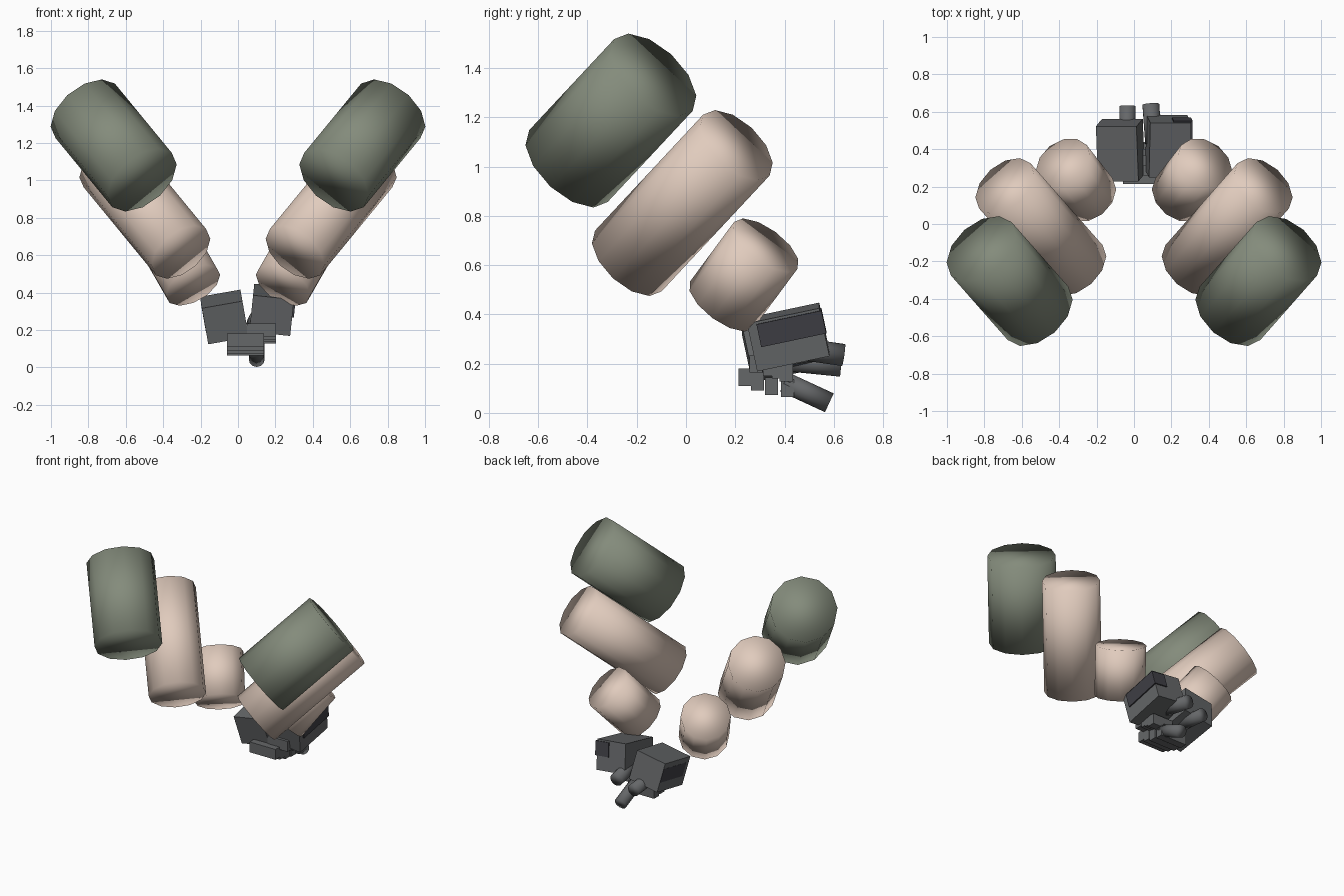
import bpy
from math import radians
from mathutils import Vector, Euler

if "Cube" in bpy.data.objects:
    bpy.data.objects.remove(bpy.data.objects["Cube"])


def material(name, rgb):
    m = bpy.data.materials.new(name)
    m.diffuse_color = (*rgb, 1)
    m.use_nodes = True
    m.node_tree.nodes["Principled BSDF"].inputs["Base Color"].default_value = m.diffuse_color
    return m


SLEEVE = material("sleeve_green", (0.23, 0.26, 0.20))
SKIN = material("skin", (0.75, 0.60, 0.51))
GLOVE = material("glove_grey", (0.13, 0.135, 0.14))
DARK = material("pad_dark", (0.05, 0.05, 0.06))


def finish(name, mat, smooth):
    ob = bpy.context.object
    ob.name = name
    ob.data.materials.append(mat)
    if smooth:
        bpy.ops.object.shade_smooth()
    return ob


def tube(name, centre, axis, length, radius, mat, sides=12):
    rot = Vector(axis).to_track_quat('Z', 'Y').to_euler()
    bpy.ops.mesh.primitive_cylinder_add(vertices=sides, radius=radius, depth=length,
                                        location=centre, rotation=rot)
    return finish(name, mat, True)


def tube_between(name, a, b, radius, mat):
    a, b = Vector(a), Vector(b)
    return tube(name, (a + b) / 2, b - a, (b - a).length, radius, mat)


def box(name, centre, size, mat, rot=(0, 0, 0)):
    bpy.ops.mesh.primitive_cube_add(size=1, location=centre, rotation=rot)
    bpy.context.object.scale = size
    return finish(name, mat, False)


# Mirrored arms: sleeve, forearm, wrist
for side, s in (("left", -1), ("right", 1)):
    arm = (s * 0.515, 0.585, 0.627)
    tube(side + "_sleeve", (s * 0.665, -0.305, 1.187), arm, 0.59, 0.216, SLEEVE)
    tube(side + "_forearm", (s * 0.498, -0.015, 0.852), arm, 0.75, 0.183, SKIN)
    tube(side + "_wrist", (s * 0.31, 0.235, 0.56), (s * 0.42, 0.54, 0.73), 0.33, 0.160, SKIN)

# Palms, tilted and rolled, each with a dark pad on the outer side
for side, s, centre, roll, pad in (
        ("left", -1, (-0.073, 0.395, 0.27), -10, (-0.06, 0.015, 0.015)),
        ("right", 1, (0.183, 0.415, 0.308), 6, (0.068, 0.022, 0.042))):
    rot = Euler((radians(12), radians(roll), 0))
    box(side + "_palm", centre, (0.22, 0.30, 0.20), GLOVE, rot)
    off = Vector(pad)
    off.rotate(rot)
    box(side + "_hand_pad", Vector(centre) + off, (0.102, 0.27, 0.095), DARK, rot)

# Curled fingers under each palm
left = [(0.24, 0.145), (0.29, 0.127), (0.348, 0.108), (0.412, 0.10)]
right = [(0.285, 0.20), (0.34, 0.185), (0.375, 0.175), (0.407, 0.163)]
for side, x, width, row in (("left", 0.04, 0.20, left), ("right", 0.125, 0.155, right)):
    for i, (y, z) in enumerate(row):
        box(f"{side}_finger_{i + 1}", (x, y, z), (width, 0.053, 0.072), GLOVE)

# Thumbs and the extended finger
tube_between("left_thumb", (-0.035, 0.43, 0.21), (-0.035, 0.63, 0.19), 0.043, GLOVE)
tube_between("right_thumb", (0.105, 0.43, 0.265), (0.09, 0.64, 0.235), 0.045, GLOVE)
tube_between("pointing_finger", (0.10, 0.40, 0.125), (0.10, 0.582, 0.041), 0.042, GLOVE)
